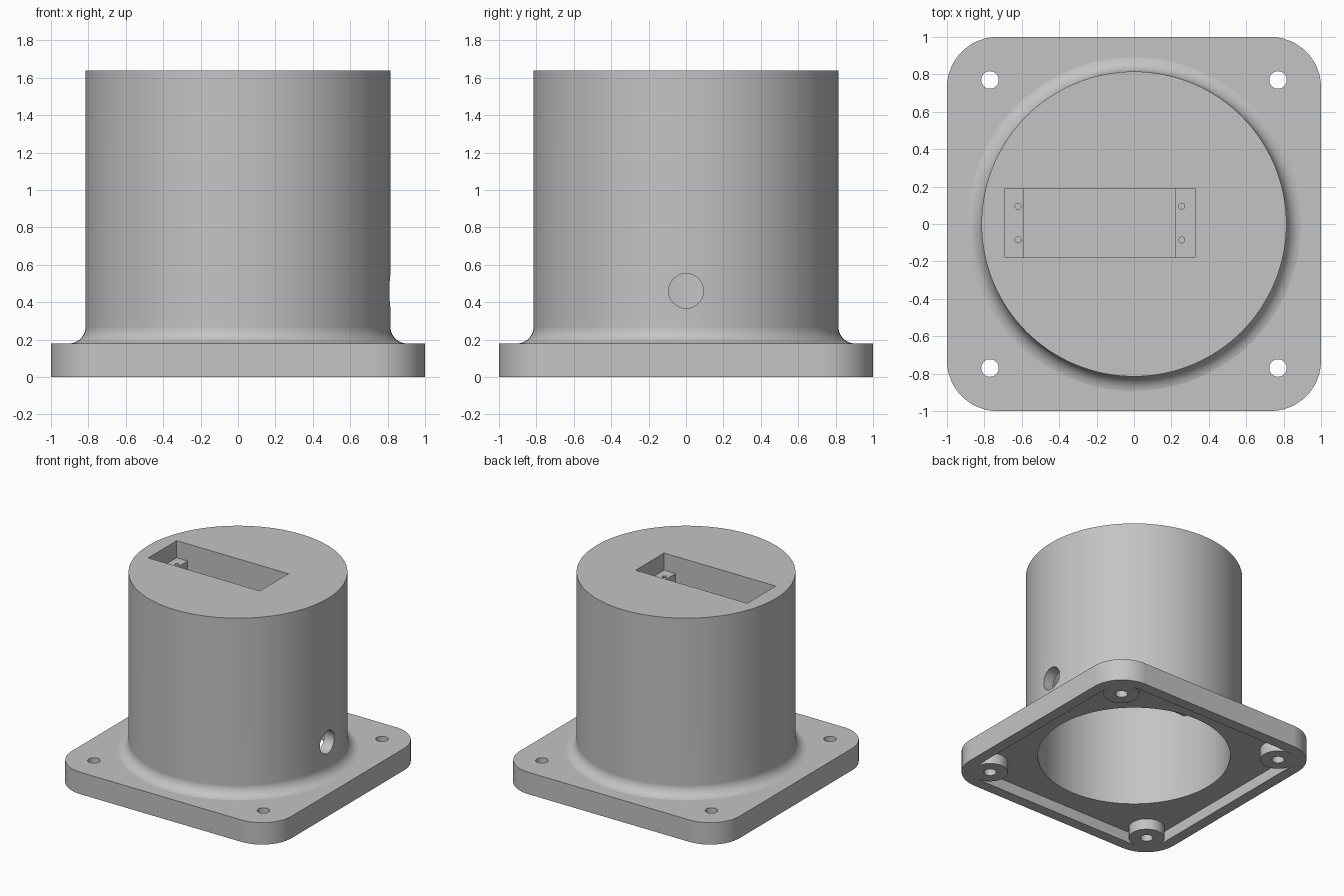
import bpy, bmesh, math
from mathutils import Matrix

cube = bpy.data.objects.get("Cube")
if cube:
    bpy.data.objects.remove(cube, do_unlink=True)

grey = bpy.data.materials.new("plain grey")
grey.use_nodes = True
COLOUR = (0.55, 0.55, 0.55, 1)
grey.diffuse_color = COLOUR
grey.node_tree.nodes["Principled BSDF"].inputs["Base Color"].default_value = COLOUR


def finish(bm, name):
    bmesh.ops.recalc_face_normals(bm, faces=bm.faces)
    mesh = bpy.data.meshes.new(name)
    bm.to_mesh(mesh)
    bm.free()
    mesh.materials.append(grey)
    ob = bpy.data.objects.new(name, mesh)
    bpy.context.collection.objects.link(ob)
    return ob


def prism(name, outline, z0, z1):
    bm = bmesh.new()
    face = bm.faces.new([bm.verts.new((x, y, z0)) for x, y in outline])
    top = bmesh.ops.extrude_face_region(bm, geom=[face])["geom"]
    verts = [g for g in top if isinstance(g, bmesh.types.BMVert)]
    bmesh.ops.translate(bm, verts=verts, vec=(0, 0, z1 - z0))
    return finish(bm, name)


def arc(cx, cy, r, a0, a1, n):
    steps = [math.radians(a0 + (a1 - a0) * i / n) for i in range(n + 1)]
    return [(cx + r * math.cos(a), cy + r * math.sin(a)) for a in steps]


def rounded_square(half, r):
    c = half - r
    pts = []
    for k, (sx, sy) in enumerate([(1, 1), (-1, 1), (-1, -1), (1, -1)]):
        pts += arc(sx * c, sy * c, r, 90 * k, 90 * k + 90, 12)
    return pts


def cylinder(name, x, y, r, z0, z1, n=32):
    return prism(name, arc(x, y, r, 0, 360, n)[:-1], z0, z1)


def box(name, x0, x1, y0, y1, z0, z1):
    return prism(name, [(x0, y0), (x1, y0), (x1, y1), (x0, y1)], z0, z1)


def lathe(name, profile, n):
    bm = bmesh.new()
    verts = [bm.verts.new((r, 0, z)) for r, z in profile]
    edges = [bm.edges.new(pair) for pair in zip(verts, verts[1:])]
    bmesh.ops.spin(bm, geom=verts + edges, cent=(0, 0, 0), axis=(0, 0, 1),
                   angle=math.tau, steps=n, use_duplicate=False)
    bmesh.ops.remove_doubles(bm, verts=bm.verts, dist=1e-5)
    return finish(bm, name)


def apply_modifier(ob, mod):
    bpy.ops.object.select_all(action='DESELECT')
    bpy.context.view_layer.objects.active = ob
    ob.select_set(True)
    bpy.ops.object.modifier_apply(modifier=mod.name)


def combine(ob, tool, operation):
    mod = ob.modifiers.new(operation, 'BOOLEAN')
    mod.operation, mod.solver, mod.object = operation, 'EXACT', tool
    apply_modifier(ob, mod)
    bpy.data.objects.remove(tool, do_unlink=True)


def add(tool):
    combine(housing, tool, 'UNION')


def cut(tool):
    combine(housing, tool, 'DIFFERENCE')


# Square flange with a filleted drum on top
TOP, RADIUS, FILLET, BASE = 1.64, 0.815, 0.09, 0.179
housing = prism("flanged_housing", rounded_square(1, 0.27), 0, 0.18)
fillet = arc(RADIUS + FILLET, BASE + FILLET, FILLET, 270, 180, 10)
profile = [(0, 0.1), (RADIUS + FILLET, 0.1)] + fillet + [(RADIUS, TOP), (0, TOP)]
add(lathe("drum", profile, 128))

# Hollow underside and bore
cut(prism("recess_cutter", rounded_square(0.91, 0.18), -0.1, 0.09))
cut(cylinder("bore_cutter", 0, 0, 0.725, -0.1, 1.55, 128))

# Screw bosses and holes at the corners
for sx in (-1, 1):
    for sy in (-1, 1):
        x, y = 0.77 * sx, 0.77 * sy
        add(cylinder("boss", x, y, 0.135, 0, 0.12))
        cut(cylinder("screw_hole_cutter", x, y, 0.047, -0.1, 0.3))

# Cable hole through the +x wall
cable = cylinder("cable_hole_cutter", 0, 0, 0.093, 0.5, 1.0, 48)
cable.data.transform(Matrix.Translation((0, 0, 0.46)) @ Matrix.Rotation(math.pi / 2, 4, 'Y'))
cut(cable)

# Pocket hanging from the top plate
Y0, Y1 = -0.18, 0.19
add(box("pocket_shell", -0.74, 0.37, Y0 - 0.05, Y1 + 0.05, 0.79, 1.6))
cut(box("pocket_cutter", -0.69, 0.325, Y0, Y1, 0.84, 1.8))

# Mounting ledges with pilot holes at both ends of the pocket
for x0, x1, hole_x in ((-0.71, -0.59, -0.62), (0.22, 0.345, 0.255)):
    add(box("ledge", x0, x1, Y0 - 0.02, Y1 + 0.02, 0.82, 1.5))
    for y in (-0.085, 0.095):
        cut(cylinder("pilot_hole_cutter", hole_x, y, 0.016, 1.35, 1.56, 16))

# Smooth curved walls, crisp edges
bpy.ops.object.select_all(action='DESELECT')
bpy.context.view_layer.objects.active = housing
housing.select_set(True)
bpy.ops.object.shade_smooth_by_angle(angle=math.radians(30))
weighted = housing.modifiers.new("weighted_normals", 'WEIGHTED_NORMAL')
weighted.keep_sharp = True
